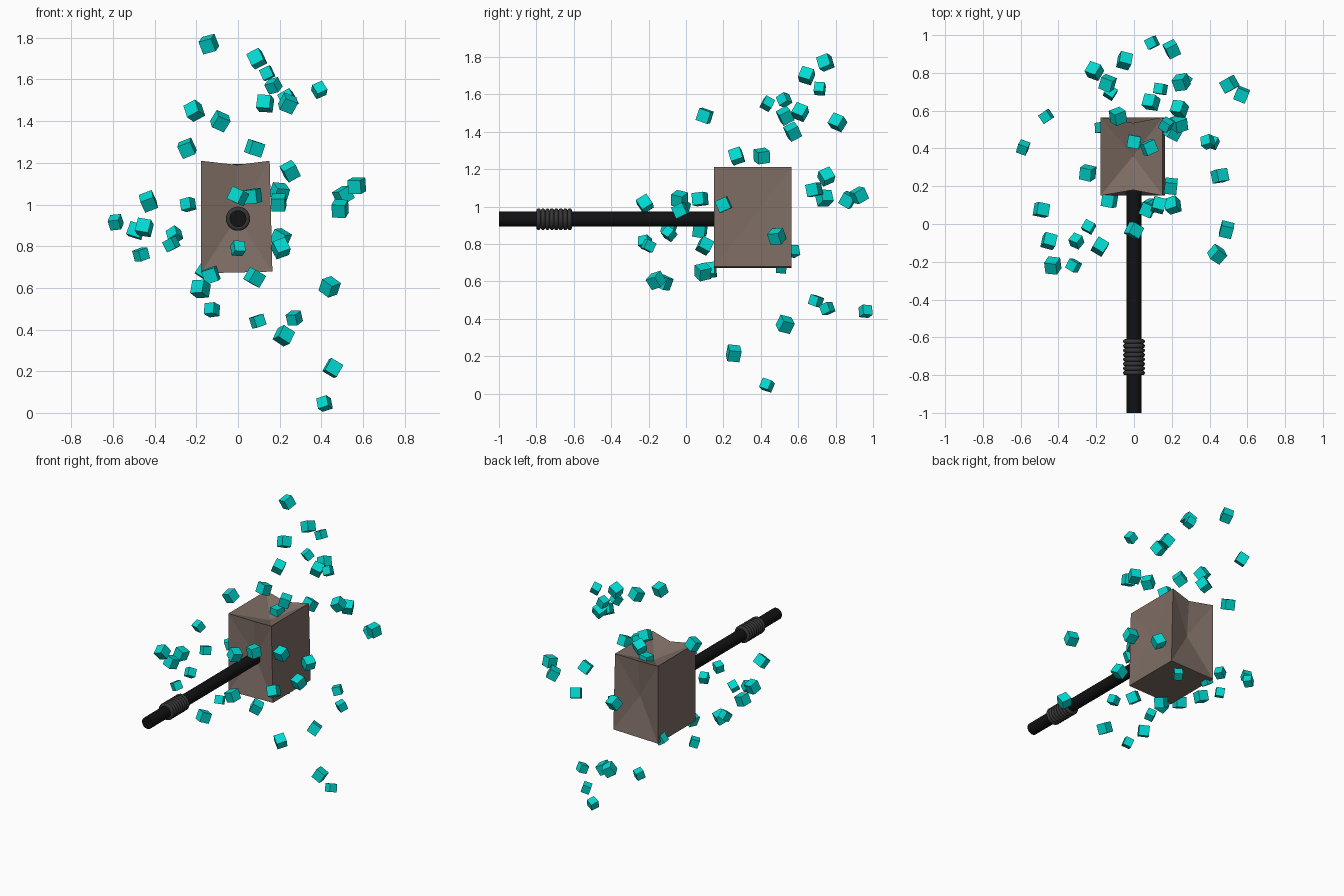
import bpy, bmesh, math, random
from mathutils import Matrix, Euler

if "Cube" in bpy.data.objects:
    bpy.data.objects.remove(bpy.data.objects["Cube"])

random.seed(4)


def material(name, rgb):
    m = bpy.data.materials.new(name)
    m.diffuse_color = (*rgb, 1)
    m.use_nodes = True
    m.node_tree.nodes["Principled BSDF"].inputs["Base Color"].default_value = m.diffuse_color
    return m


def finish(bm, name, mat, smooth=False):
    bmesh.ops.recalc_face_normals(bm, faces=bm.faces)
    me = bpy.data.meshes.new(name)
    bm.to_mesh(me)
    bm.free()
    me.materials.append(mat)
    ob = bpy.data.objects.new(name, me)
    bpy.context.collection.objects.link(ob)
    if smooth:
        bpy.ops.object.select_all(action='DESELECT')
        bpy.context.view_layer.objects.active = ob
        ob.select_set(True)
        bpy.ops.object.shade_smooth_by_angle(angle=math.radians(40))
    return ob


def lathe_y(name, profile, zc, mat, sides=32):
    """Revolve (y, radius) points around a line parallel to y."""
    bm = bmesh.new()
    rings = [[bm.verts.new((r * math.cos(a), y, zc + r * math.sin(a)))
              for a in (2 * math.pi * i / sides for i in range(sides))]
             for y, r in profile]
    for a, b in zip(rings, rings[1:]):
        for i in range(sides):
            j = (i + 1) % sides
            bm.faces.new((a[i], a[j], b[j], b[i]))
    bm.faces.new(rings[0])
    bm.faces.new(rings[-1])
    return finish(bm, name, mat, True)


brown = material("stone_brown", (0.21, 0.155, 0.13))
black = material("handle_black", (0.006, 0.006, 0.007))
grey = material("grip_grey", (0.035, 0.035, 0.035))
teal = material("shard_teal", (0.0, 0.70, 0.64))

# Hammer head: block with pinched faces and a dented top
bm = bmesh.new()
Y0, Y1 = 0.15, 0.565
V = {}
for k, y, inward in (("f", Y0, 1), ("b", Y1, -1)):
    V[k + "tl"] = bm.verts.new((-0.178, y, 1.21))
    V[k + "tr"] = bm.verts.new((0.152, y, 1.21))
    V[k + "bl"] = bm.verts.new((-0.178, y, 0.67))
    V[k + "br"] = bm.verts.new((0.165, y, 0.678))
    V[k + "tm"] = bm.verts.new((-0.005, y + inward * 0.03, 1.19))
    V[k + "c"] = bm.verts.new((-0.005, y + inward * 0.05, 0.94))
V["top"] = bm.verts.new((-0.005, 0.36, 1.13))
V["l"] = bm.verts.new((-0.168, 0.36, 0.94))
V["r"] = bm.verts.new((0.149, 0.36, 0.94))
# Each face is a fan around its pinched centre
fans = [("fc", "ftl ftm ftr fbr fbl"), ("bc", "btl btm btr bbr bbl"),
        ("top", "ftl ftm ftr btr btm btl"),
        ("l", "ftl btl bbl fbl"), ("r", "ftr btr bbr fbr")]
for centre, rim in fans:
    rim = rim.split()
    for a, b in zip(rim, rim[1:] + rim[:1]):
        bm.faces.new((V[centre], V[a], V[b]))
bm.faces.new([V[n] for n in ("fbl", "fbr", "bbr", "bbl")])
finish(bm, "hammer_head", brown)

# Handle rod
lathe_y("handle", [(-1.0, 0.04), (0.24, 0.04)], 0.932, black)

# Ribbed grip: eight rounded rings
n, start, pitch = 8, -0.80, 0.19 / 8
profile = []
for i in range(n):
    for s in range(7):
        if i and s == 0:
            continue
        t = s / 6
        profile.append((start + pitch * (i + 0.5 - 0.5 * math.cos(math.pi * t)),
                        0.046 + 0.012 * math.sin(math.pi * t)))
lathe_y("grip", profile, 0.932, grey)

# Flying shards: positions grouped by size
large = [(.09, .645, 1.70), (.24, .61, 1.505), (.24, .53, 1.485), (.13, .10, 1.485),
         (-.21, .81, 1.45), (-.085, .57, 1.40), (-.245, .27, 1.27), (.08, .405, 1.27),
         (.25, .75, 1.16), (.57, .685, 1.09), (.505, .74, 1.045), (.49, -.03, .98),
         (.20, .925, 1.06), (.195, .20, 1.01), (.07, .075, 1.04), (0, -.035, 1.04),
         (-.05, .865, 1.035), (0, .435, 1.16), (-.43, -.22, 1.015), (-.45, -.09, .89),
         (-.49, .075, .875), (.205, .485, .84), (.205, .10, .79), (-.13, .125, .66),
         (-.18, -.12, .595), (.08, .09, .65), (.44, -.16, .605), (.22, .53, .37),
         (.455, .255, .215), (-.14, .745, 1.77)]
small = [(.14, .715, 1.63), (.17, .525, 1.57), (.39, .435, 1.55), (-.24, -.015, 1.0),
         (-.587, .405, .915), (-.305, -.09, .855), (-.32, -.22, .81), (-.465, .57, .76),
         (0, -.20, .79), (-.17, .51, .68), (-.125, .695, .495), (.095, .96, .44),
         (.27, .755, .455), (.415, .433, .045)]
for size, spots in ((0.066, large), (0.054, small)):
    for p in spots:
        bm = bmesh.new()
        rot = Euler([random.uniform(-0.6, 0.6) for _ in range(3)]).to_matrix().to_4x4()
        bmesh.ops.create_cube(bm, size=size, matrix=Matrix.Translation(p) @ rot)
        finish(bm, "shard", teal)
